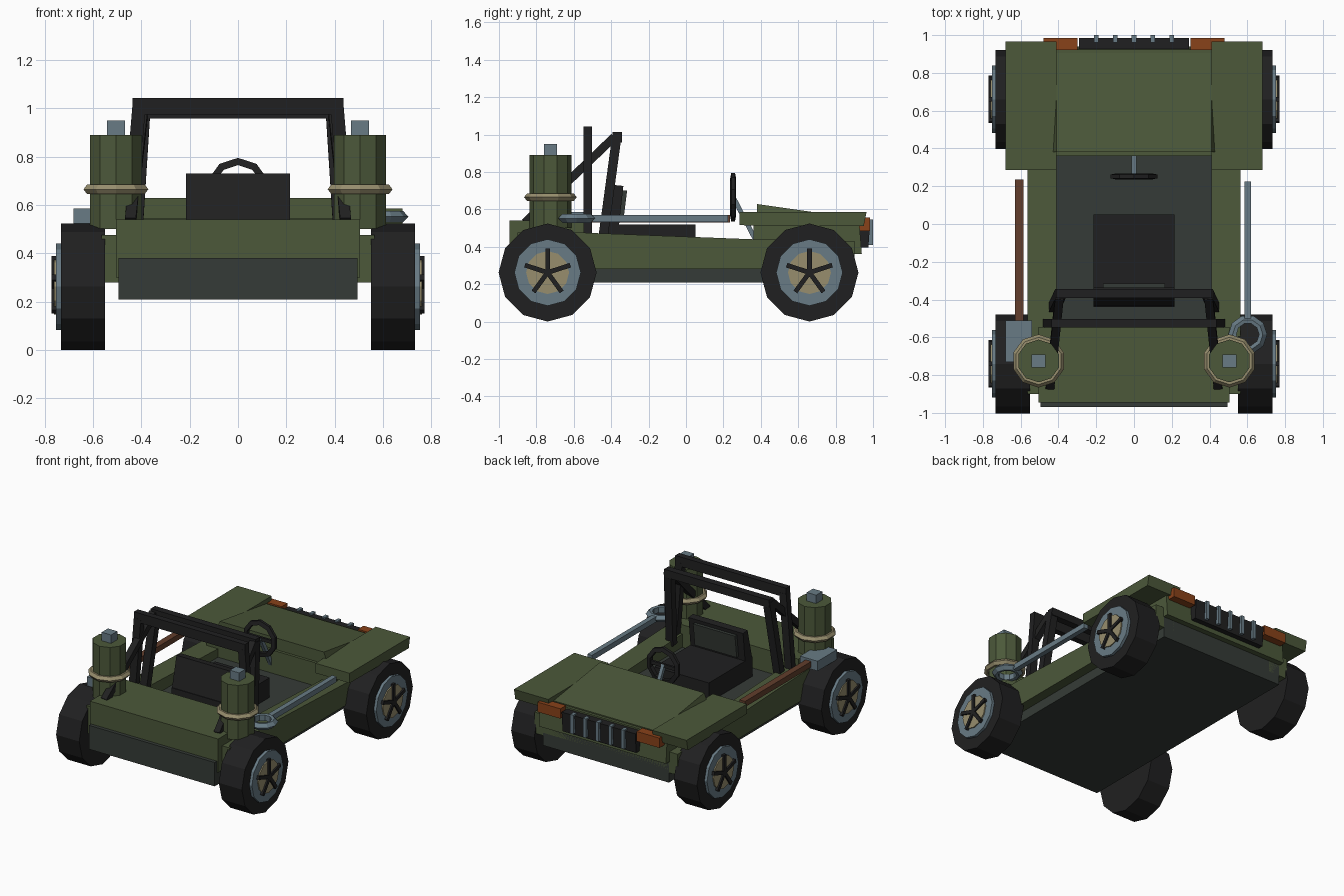
import bpy, bmesh, math
from mathutils import Vector, Matrix

if "Cube" in bpy.data.objects:
    bpy.data.objects.remove(bpy.data.objects["Cube"])


def mat(name, r, g, b):
    m = bpy.data.materials.new(name)
    m.diffuse_color = (r, g, b, 1)
    m.use_nodes = True
    m.node_tree.nodes["Principled BSDF"].inputs["Base Color"].default_value = m.diffuse_color
    return m


GREEN = mat("olive_green", 0.072, 0.098, 0.042)
SLATE = mat("dark_slate", 0.036, 0.044, 0.038)
BLACK = mat("black", 0.0145, 0.0145, 0.015)
STEEL = mat("blue_steel", 0.138, 0.198, 0.235)
BEIGE = mat("beige", 0.31, 0.27, 0.155)
ORANGE = mat("orange", 0.25, 0.054, 0.01)
BROWN = mat("brown", 0.122, 0.048, 0.025)


def finish(bm, name, m):
    bmesh.ops.recalc_face_normals(bm, faces=bm.faces)
    me = bpy.data.meshes.new(name)
    bm.to_mesh(me)
    bm.free()
    me.materials.append(m)
    ob = bpy.data.objects.new(name, me)
    bpy.context.collection.objects.link(ob)
    return ob


def box(name, x, y, z, m):
    """Box from (min, max) ranges."""
    return prism(name, [(y[0], z[0]), (y[1], z[0]), (y[1], z[1]), (y[0], z[1])], x[0], x[1], m)


def prism(name, profile, x0, x1, m):
    """Extrude a (y, z) profile along x."""
    bm = bmesh.new()
    a = [bm.verts.new((x0, y, z)) for y, z in profile]
    b = [bm.verts.new((x1, y, z)) for y, z in profile]
    n = len(profile)
    bm.faces.new(a)
    bm.faces.new(b)
    for i in range(n):
        j = (i + 1) % n
        bm.faces.new((a[i], a[j], b[j], b[i]))
    return finish(bm, name, m)


def bar(name, p, q, w, h, m):
    """Square bar between two points."""
    p, q = Vector(p), Vector(q)
    d = q - p
    bm = bmesh.new()
    bmesh.ops.create_cube(bm, size=1)
    zc = d.normalized()
    side = Vector((1, 0, 0)) if abs(zc.x) < 0.8 else Vector((0, 1, 0))
    yc = zc.cross(side).normalized()
    xc = yc.cross(zc)
    rot = Matrix((xc, yc, zc)).transposed().to_4x4()
    bm.transform(Matrix.Translation((p + q) / 2) @ rot @ Matrix.Diagonal((w, h, d.length, 1)))
    return finish(bm, name, m)


def lathe(name, centre, profile, n, axis, m, closed=False, phase=0.0):
    """Spin (radius, height) points around an axis; closed makes a ring."""
    bm = bmesh.new()
    rows = []
    for r, h in profile:
        row = []
        for i in range(n):
            a = 2 * math.pi * i / n + phase
            u, v = r * math.cos(a), r * math.sin(a)
            row.append(bm.verts.new({'X': (h, u, v), 'Y': (u, h, v), 'Z': (u, v, h)}[axis]))
        rows.append(row)
    k = len(rows)
    for s in range(k if closed else k - 1):
        a, b = rows[s], rows[(s + 1) % k]
        for i in range(n):
            j = (i + 1) % n
            bm.faces.new((a[i], a[j], b[j], b[i]))
    if not closed:
        bm.faces.new(rows[0])
        bm.faces.new(rows[-1])
    bm.transform(Matrix.Translation(centre))
    return finish(bm, name, m)


# Chassis and tub
box("chassis", (-0.495, 0.495), (-0.97, 0.9), (0.21, 0.38), SLATE)
box("rear_deck", (-0.505, 0.505), (-0.945, -0.545), (0.3, 0.54), GREEN)
prism("nose", [(0.36, 0.3), (0.9, 0.3), (0.9, 0.36), (0.94, 0.36), (0.925, 0.545), (0.36, 0.545)],
      -0.5, 0.5, GREEN)

# Hood wedge, wider at the back
hood = prism("hood", [(0.38, 0.53), (0.905, 0.53), (0.905, 0.553), (0.38, 0.628)], -0.41, 0.41, GREEN)
for v in hood.data.vertices:
    if v.co.y < 0.5 and v.co.z < 0.6:
        v.co.x *= 1.1

# Parts on both sides
for s, side in ((-1, "left"), (1, "right")):
    prism("side_panel_" + side, [(-0.9, 0.28), (0.9, 0.28), (0.9, 0.43), (0.35, 0.44), (-0.545, 0.475), (-0.9, 0.475)],
          s * 0.41, s * 0.565, GREEN)
    prism("front_fender_" + side, [(0.285, 0.515), (0.95, 0.51), (0.965, 0.585), (0.285, 0.585)],
          s * 0.41, s * 0.68, GREEN)
    box("indicator_" + side, sorted((s * 0.3, s * 0.48)), (0.92, 0.985), (0.485, 0.555), ORANGE)

    # Fuel drum with strap and cap
    c = (s * 0.505, -0.725, 0)
    lathe("drum_" + side, c, [(0.113, 0.5), (0.113, 0.89)], 10, 'Z', GREEN, phase=math.pi / 10)
    lathe("drum_strap_" + side, c, [(0.105, 0.645), (0.125, 0.645), (0.141, 0.665), (0.125, 0.685), (0.105, 0.685)],
          10, 'Z', BEIGE, True, math.pi / 10)
    box("drum_cap_" + side, (c[0] - 0.037, c[0] + 0.037), (-0.76, -0.69), (0.88, 0.95), STEEL)

    # Roll cage uprights and rear struts
    bar("rear_hoop_post_" + side, (s * 0.455, -0.525, 0.46), (s * 0.41, -0.525, 1.0), 0.055, 0.045, BLACK)
    bar("front_hoop_post_" + side, (s * 0.425, -0.445, 0.44), (s * 0.39, -0.37, 0.99), 0.055, 0.05, BLACK)
    bar("cage_strut_" + side, (s * 0.445, -0.86, 0.53), (s * 0.395, -0.385, 0.985), 0.045, 0.045, BLACK)

    # Wheels
    for y, end in ((-0.74, "rear"), (0.66, "front")):
        tag = end + "_" + side
        c = (0, y, 0.262)
        lathe("tyre_" + tag, c, [(0.262, s * 0.55), (0.262, s * 0.732)], 12, 'X', BLACK)
        lathe("rim_" + tag, c, [(0.178, s * 0.72), (0.178, s * 0.752)], 12, 'X', STEEL)
        lathe("hub_" + tag, c, [(0.115, s * 0.74), (0.115, s * 0.76)], 12, 'X', BEIGE)
        for i in range(5):
            a = math.pi / 2 + i * 2 * math.pi / 5
            bar("spoke_%d_%s" % (i + 1, tag), (s * 0.76, y, 0.262),
                (s * 0.76, y + 0.128 * math.cos(a), 0.262 + 0.128 * math.sin(a)), 0.022, 0.025, BLACK)

# Roll cage crossbars
box("rear_hoop_top", (-0.437, 0.437), (-0.547, -0.503), (0.975, 1.043), BLACK)
bar("front_hoop_top", (-0.413, -0.368, 0.985), (0.413, -0.368, 0.985), 0.05, 0.055, BLACK)

# Grille with upright slats
prism("grille", [(0.9, 0.395), (0.975, 0.395), (0.985, 0.535), (0.9, 0.535)], -0.29, 0.29, BLACK)
for i in range(5):
    x = -0.2 + 0.1 * i
    box("grille_slat_%d" % (i + 1), (x - 0.012, x + 0.012), (0.96, 1.0), (0.41, 0.545), STEEL)

# Seat
box("seat_cushion", (-0.215, 0.215), (-0.44, 0.05), (0.37, 0.52), BLACK)
prism("seat_back", [(-0.44, 0.5), (-0.36, 0.5), (-0.335, 0.725), (-0.385, 0.73)], -0.215, 0.215, BLACK)
prism("seat_pad", [(-0.362, 0.54), (-0.335, 0.54), (-0.315, 0.7), (-0.345, 0.7)], -0.165, 0.165, SLATE)

# Steering wheel and column
lathe("steering_wheel", (0, 0.252, 0.665), [(0.1, -0.016), (0.13, -0.01), (0.13, 0.01), (0.1, 0.016)],
      10, 'Y', BLACK, True, math.pi / 10)
bar("steering_column", (0, 0.25, 0.67), (0, 0.37, 0.44), 0.025, 0.025, STEEL)
bar("steering_spoke", (-0.11, 0.252, 0.665), (0.11, 0.252, 0.665), 0.016, 0.025, BLACK)

# Sledgehammer on the left, ring wrench on the right
box("hammer_head", (-0.68, -0.54), (-0.73, -0.51), (0.515, 0.585), STEEL)
bar("hammer_handle", (-0.607, -0.52, 0.55), (-0.607, 0.235, 0.55), 0.045, 0.04, BROWN)
bar("wrench_shaft", (0.602, -0.5, 0.55), (0.602, 0.225, 0.55), 0.036, 0.038, STEEL)
lathe("wrench_ring", (0.602, -0.585, 0.552), [(0.06, -0.02), (0.08, -0.024), (0.103, 0), (0.08, 0.024), (0.06, 0.02)],
      10, 'Z', STEEL, True)
